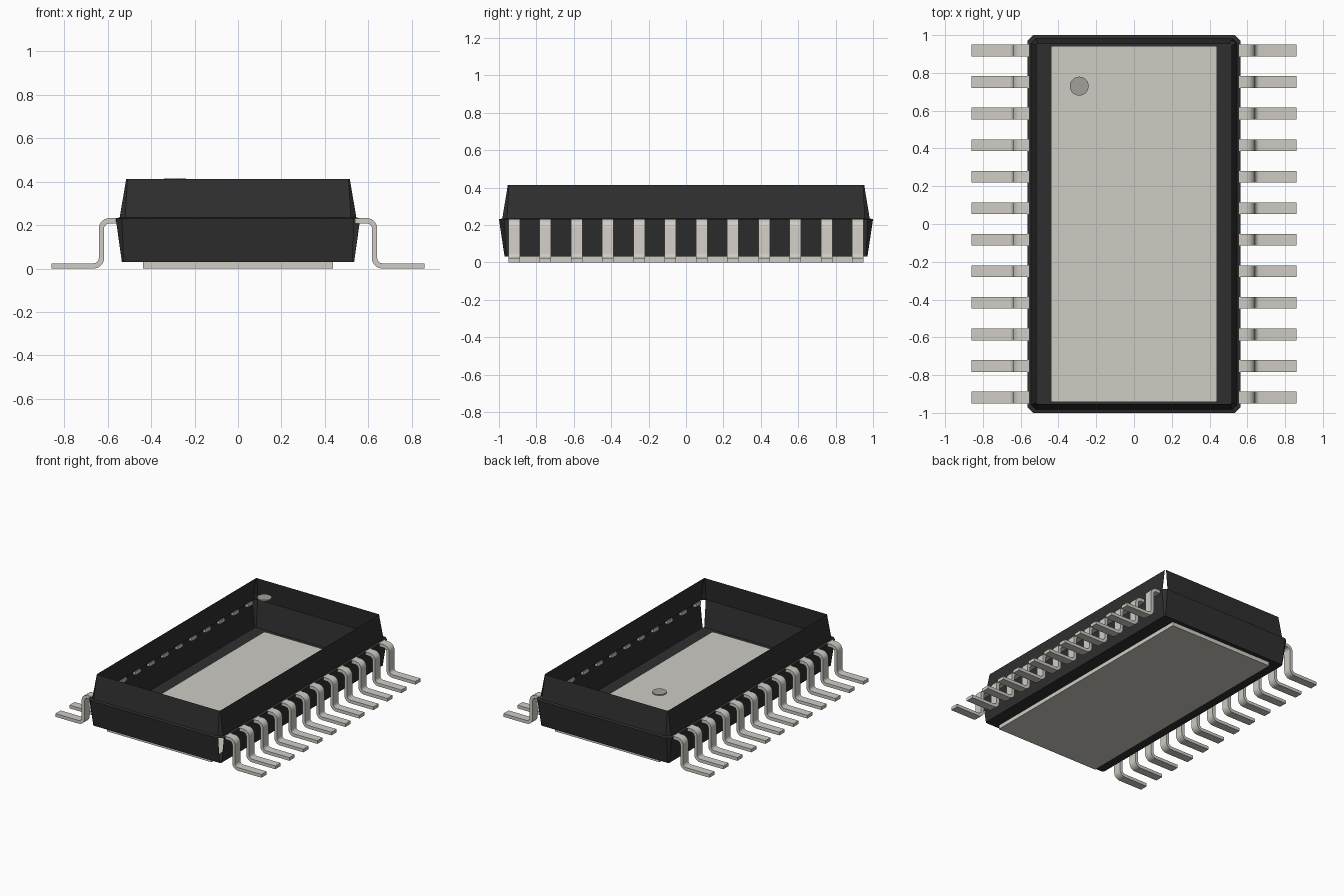
import bpy, bmesh
from math import cos, sin, pi
from mathutils import Vector

cube = bpy.data.objects.get("Cube")
if cube:
    bpy.data.objects.remove(cube, do_unlink=True)


def material(name, rgb):
    m = bpy.data.materials.new(name)
    m.use_nodes = True
    m.diffuse_color = (*rgb, 1)
    bsdf = next(n for n in m.node_tree.nodes if n.type == 'BSDF_PRINCIPLED')
    bsdf.inputs["Base Color"].default_value = (*rgb, 1)
    return m


BLACK = material("black plastic", (0.028, 0.028, 0.028))
METAL = material("light metal", (0.62, 0.605, 0.55))
MARK = material("grey marker", (0.36, 0.35, 0.32))


def finish(bm, name, mat):
    mesh = bpy.data.meshes.new(name)
    bm.to_mesh(mesh)
    bm.free()
    mesh.materials.append(mat)
    obj = bpy.data.objects.new(name, mesh)
    bpy.context.collection.objects.link(obj)
    return obj


def ring(bm, hx, hy, z, c):
    """Rectangle with cut corners, counterclockwise from the right side."""
    pts = [(hx, c - hy), (hx, hy - c), (hx - c, hy), (c - hx, hy),
           (-hx, hy - c), (-hx, c - hy), (c - hx, -hy), (hx - c, -hy)]
    return [bm.verts.new((x, y, z)) for x, y in pts]


def bridge(bm, low, high, skip=()):
    for i in range(len(low)):
        if i not in skip:
            j = (i + 1) % len(low)
            bm.faces.new((low[i], low[j], high[j], high[i]))


# Open-topped body: floor rim, lower walls, ledge, upper walls
BACK_RIGHT, FRONT_RIGHT = 1, 7
PAD_X, PAD_Y, FLOOR = 0.437, 0.94, 0.03
bm = bmesh.new()
hole = ring(bm, PAD_X, PAD_Y, FLOOR, 0.004)
floor = ring(bm, 0.535, 0.97, FLOOR, 0.008)
lower_top = ring(bm, 0.563, 1.0, 0.23, 0.028)
upper_base = ring(bm, 0.545, 0.982, 0.235, 0.025)
rim = ring(bm, 0.515, 0.953, 0.413, 0.006)
bridge(bm, hole, floor)
bridge(bm, floor, lower_top, {FRONT_RIGHT})
bridge(bm, lower_top, upper_base)
bridge(bm, upper_base, rim, {BACK_RIGHT})
finish(bm, "body_shell", BLACK)

# Heat pad under the body
bm = bmesh.new()
bmesh.ops.create_cube(bm, size=1)
bmesh.ops.scale(bm, vec=(2 * PAD_X, 2 * PAD_Y, FLOOR), verts=bm.verts)
bmesh.ops.translate(bm, vec=(0, 0, FLOOR / 2), verts=bm.verts)
finish(bm, "thermal_pad", METAL)

# Round orientation marker at the rim level
bm = bmesh.new()
bmesh.ops.create_cone(bm, cap_ends=True, segments=32, radius1=0.05,
                      radius2=0.05, depth=0.009)
bmesh.ops.translate(bm, vec=(-0.29, 0.73, 0.409), verts=bm.verts)
finish(bm, "orientation_marker", MARK)

# Lead profile: shoulder, two rounded bends and a flat foot
THICK, WIDTH, PITCH, STEPS = 0.024, 0.062, 0.167, 6
BEND, STEM, TOP = 0.036, 0.629, 0.22
half = THICK / 2
path = [(Vector((0.54, TOP)), Vector((0, 1)))]
bends = [(STEM - BEND, TOP - BEND, pi / 2, 0, 1),
         (STEM + BEND, half + BEND, pi, 1.5 * pi, -1)]
for cx, cz, a0, a1, side in bends:
    for i in range(STEPS + 1):
        a = a0 + (a1 - a0) * i / STEPS
        d = Vector((cos(a), sin(a)))
        path.append((Vector((cx, cz)) + d * BEND, d * side))
path.append((Vector((0.86, half)), Vector((0, 1))))


def make_lead(name, side, y):
    bm = bmesh.new()
    sections = []
    for p, n in path:
        a, b = p + n * half, p - n * half
        corners = [(a, -1), (a, 1), (b, 1), (b, -1)]
        sections.append([bm.verts.new((side * q.x, y + s * WIDTH / 2, q.y))
                         for q, s in corners])
    for low, high in zip(sections, sections[1:]):
        bridge(bm, low, high)
    bm.faces.new(sections[0])
    bm.faces.new(sections[-1])
    bmesh.ops.recalc_face_normals(bm, faces=bm.faces)
    lead = finish(bm, name, METAL)
    bpy.ops.object.select_all(action='DESELECT')
    lead.select_set(True)
    bpy.context.view_layer.objects.active = lead
    bpy.ops.object.shade_smooth_by_angle(angle=pi / 6)


# Twelve leads along each long side
for word, side in (("left", 1), ("right", -1)):
    for i in range(12):
        make_lead(f"{word}_lead_{i + 1}", side, (i - 5.5) * PITCH)
